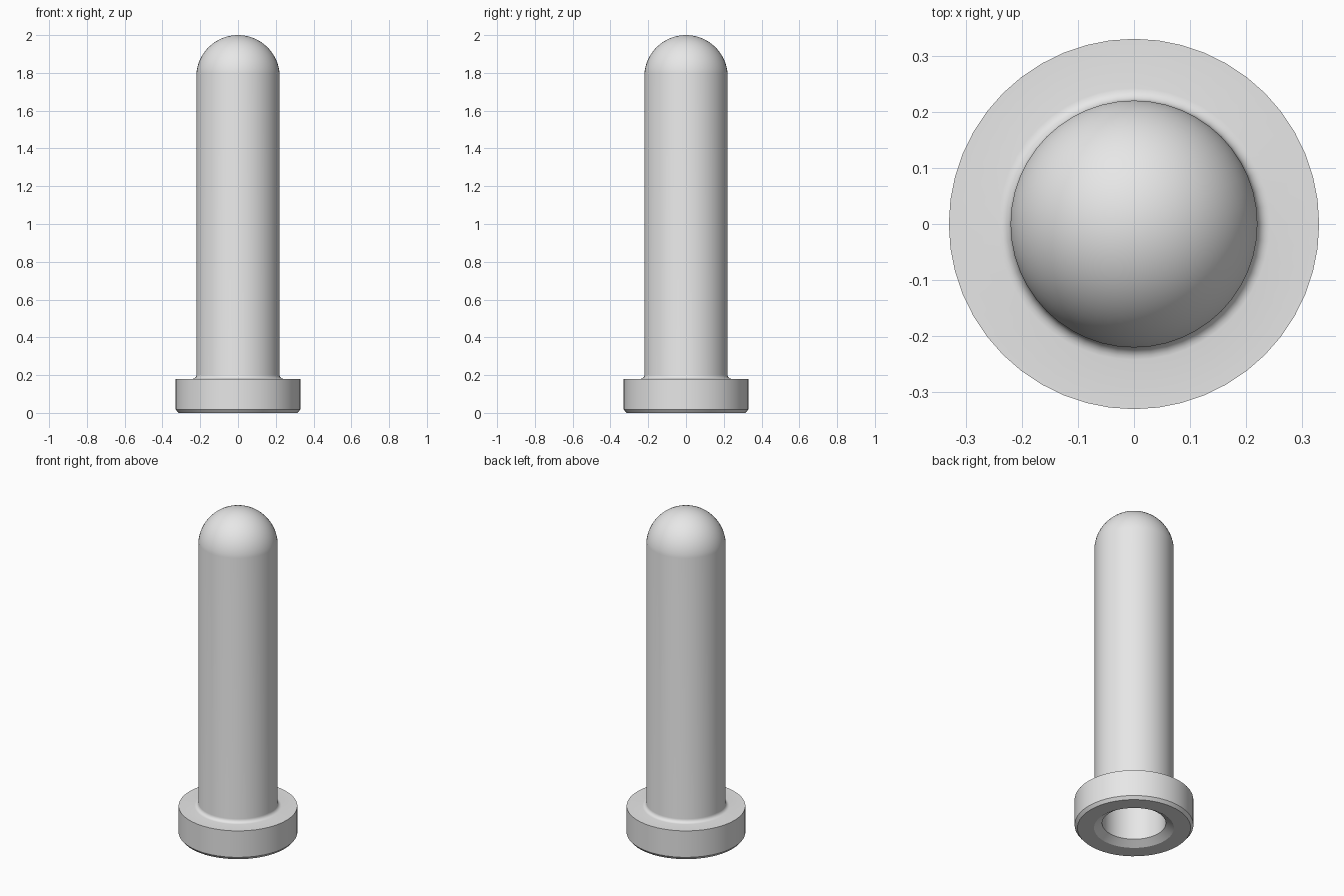
import bpy, bmesh
from math import pi, sin, cos, radians

cube = bpy.data.objects.get("Cube")
if cube:
    bpy.data.objects.remove(cube, do_unlink=True)

SIDES = 48

# Single grey material
grey = bpy.data.materials.new("light_grey")
grey.use_nodes = True
grey.diffuse_color = (0.8, 0.8, 0.8, 1)
grey.node_tree.nodes["Principled BSDF"].inputs["Base Color"].default_value = (0.8, 0.8, 0.8, 1)


def arc(r0, z0, radius, start, end, steps):
    """Points (r, z) on an arc about (r0, z0)."""
    angles = [start + (end - start) * i / steps for i in range(steps + 1)]
    return [(r0 + radius * cos(a), z0 + radius * sin(a)) for a in angles]


def lathe(name, profile):
    """Spin a profile of (r, z) points around the z axis."""
    bm = bmesh.new()
    verts = [bm.verts.new((max(r, 0), 0, z)) for r, z in profile]
    edges = [bm.edges.new(pair) for pair in zip(verts, verts[1:])]
    bmesh.ops.spin(bm, geom=verts + edges, cent=(0, 0, 0), axis=(0, 0, 1),
                   angle=2 * pi, steps=SIDES)
    bmesh.ops.remove_doubles(bm, verts=bm.verts, dist=0.0002)
    bmesh.ops.recalc_face_normals(bm, faces=bm.faces)
    mesh = bpy.data.meshes.new(name)
    bm.to_mesh(mesh)
    bm.free()
    mesh.materials.append(grey)
    obj = bpy.data.objects.new(name, mesh)
    bpy.context.collection.objects.link(obj)
    bpy.ops.object.select_all(action='DESELECT')
    obj.select_set(True)
    bpy.context.view_layer.objects.active = obj
    bpy.ops.object.shade_smooth_by_angle(angle=radians(30))
    return obj


# Blind bore with a rounded end and a countersunk mouth
bore = arc(0, 1.779, 0.177, pi / 2, 0, 12) + [(0.177, 0.03), (0.222, 0)]
# Flange with a chamfered lower rim
flange = [(0.315, 0), (0.33, 0.018), (0.33, 0.18)]
# Small fillet where the tube meets the flange
fillet = arc(0.242, 0.202, 0.022, -pi / 2, -pi, 5)
# Straight tube closed by a dome
dome = arc(0, 1.779, 0.221, 0.095, pi / 2, 16)

lathe("domed_flanged_tube", bore + flange + fillet + dome)
